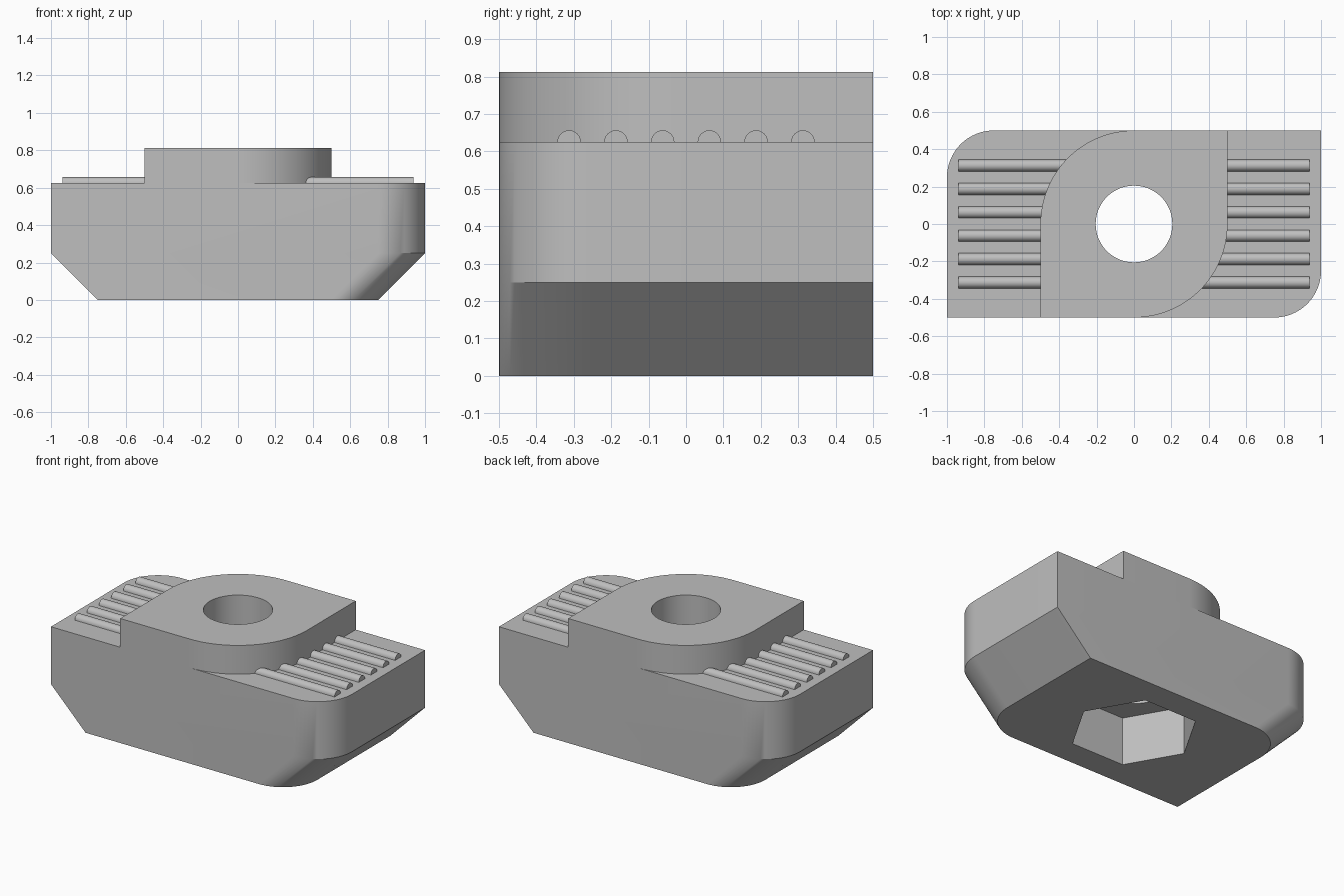
import bpy, bmesh, math

cube = bpy.data.objects.get("Cube")
if cube:
    bpy.data.objects.remove(cube)

# Single plain metal colour
steel = bpy.data.materials.new("steel_grey")
steel.use_nodes = True
grey = (0.52, 0.52, 0.52, 1)
steel.diffuse_color = grey
steel.node_tree.nodes["Principled BSDF"].inputs["Base Color"].default_value = grey


def leaf_outline(hx, hy, r, steps):
    """Rectangle with two opposite corners rounded, counter-clockwise."""
    half = [(-hx, -hy)]
    for i in range(steps + 1):
        a = -math.pi / 2 + math.pi / 2 * i / steps
        half.append((hx - r + r * math.cos(a), -hy + r + r * math.sin(a)))
    return half + [(-x, -y) for x, y in half]


def circle(r, sides):
    return [(r * math.cos(math.tau * i / sides), r * math.sin(math.tau * i / sides))
            for i in range(sides)]


def loft(name, sections):
    """Solid through matching outlines given as (z, points)."""
    bm = bmesh.new()
    rings = [[bm.verts.new((x, y, z)) for x, y in pts] for z, pts in sections]
    n = len(rings[0])
    for low, high in zip(rings, rings[1:]):
        for i in range(n):
            j = (i + 1) % n
            bm.faces.new((low[i], low[j], high[j], high[i]))
    bm.faces.new(rings[0][::-1])
    bm.faces.new(rings[-1])
    bmesh.ops.remove_doubles(bm, verts=bm.verts, dist=0.0001)
    bmesh.ops.recalc_face_normals(bm, faces=bm.faces)
    mesh = bpy.data.meshes.new(name)
    bm.to_mesh(mesh)
    bm.free()
    obj = bpy.data.objects.new(name, mesh)
    bpy.context.collection.objects.link(obj)
    mesh.materials.append(steel)
    return obj


def activate(obj):
    bpy.ops.object.select_all(action="DESELECT")
    obj.select_set(True)
    bpy.context.view_layer.objects.active = obj


def cut(obj, cutter):
    activate(obj)
    mod = obj.modifiers.new("cut", "BOOLEAN")
    mod.operation = "DIFFERENCE"
    mod.solver = "EXACT"
    mod.object = cutter
    bpy.ops.object.modifier_apply(modifier=mod.name)


def smooth(obj):
    activate(obj)
    bpy.ops.object.shade_smooth_by_angle(angle=math.radians(25))


SHOULDER, DECK, TOP = 0.25, 0.625, 0.8125

# Body with ends sloping inward below the shoulder
outline = leaf_outline(1, 0.5, 0.25, 16)
foot = [(x - math.copysign(0.25, x), y) for x, y in outline]
body = loft("body", [(0, foot), (SHOULDER, outline), (DECK, outline)])

# Raised boss with large opposite curves
boss_outline = leaf_outline(0.5, 0.5, 0.5, 24)
boss = loft("boss", [(DECK, boss_outline), (TOP, boss_outline)])

# Round bore and hexagonal nut pocket
bore = loft("bore_cutter", [(-0.1, circle(0.205, 64)), (1, circle(0.205, 64))])
pocket = loft("pocket_cutter", [(-0.1, circle(0.38, 6)), (0.3125, circle(0.38, 6))])
cut(body, pocket)
cut(body, bore)
cut(boss, bore)
for cutter in (bore, pocket):
    bpy.data.objects.remove(cutter)
smooth(body)
smooth(boss)

# Half-round grip ribs on both decks
for side, label in ((1, "left"), (-1, "right")):
    for i in range(6):
        y = -0.3125 + 0.125 * i
        start = 0.3 if side * y < 0 else 0.45
        rib = loft(f"{label}_rib_{i + 1}", [(start, circle(0.0315, 24)), (0.9375, circle(0.0315, 24))])
        bm = bmesh.new()
        bm.from_mesh(rib.data)
        # Lay the rod along x and keep its upper half
        for v in bm.verts:
            v.co = (side * v.co.z, y + v.co.x, DECK + v.co.y)
        bmesh.ops.bisect_plane(bm, geom=bm.verts[:] + bm.edges[:] + bm.faces[:],
                               plane_co=(0, 0, DECK), plane_no=(0, 0, -1), clear_outer=True)
        bmesh.ops.recalc_face_normals(bm, faces=bm.faces)
        if sum(f.normal.z * f.calc_area() for f in bm.faces) < 0:
            bmesh.ops.reverse_faces(bm, faces=bm.faces)
        bm.to_mesh(rib.data)
        bm.free()
        smooth(rib)
